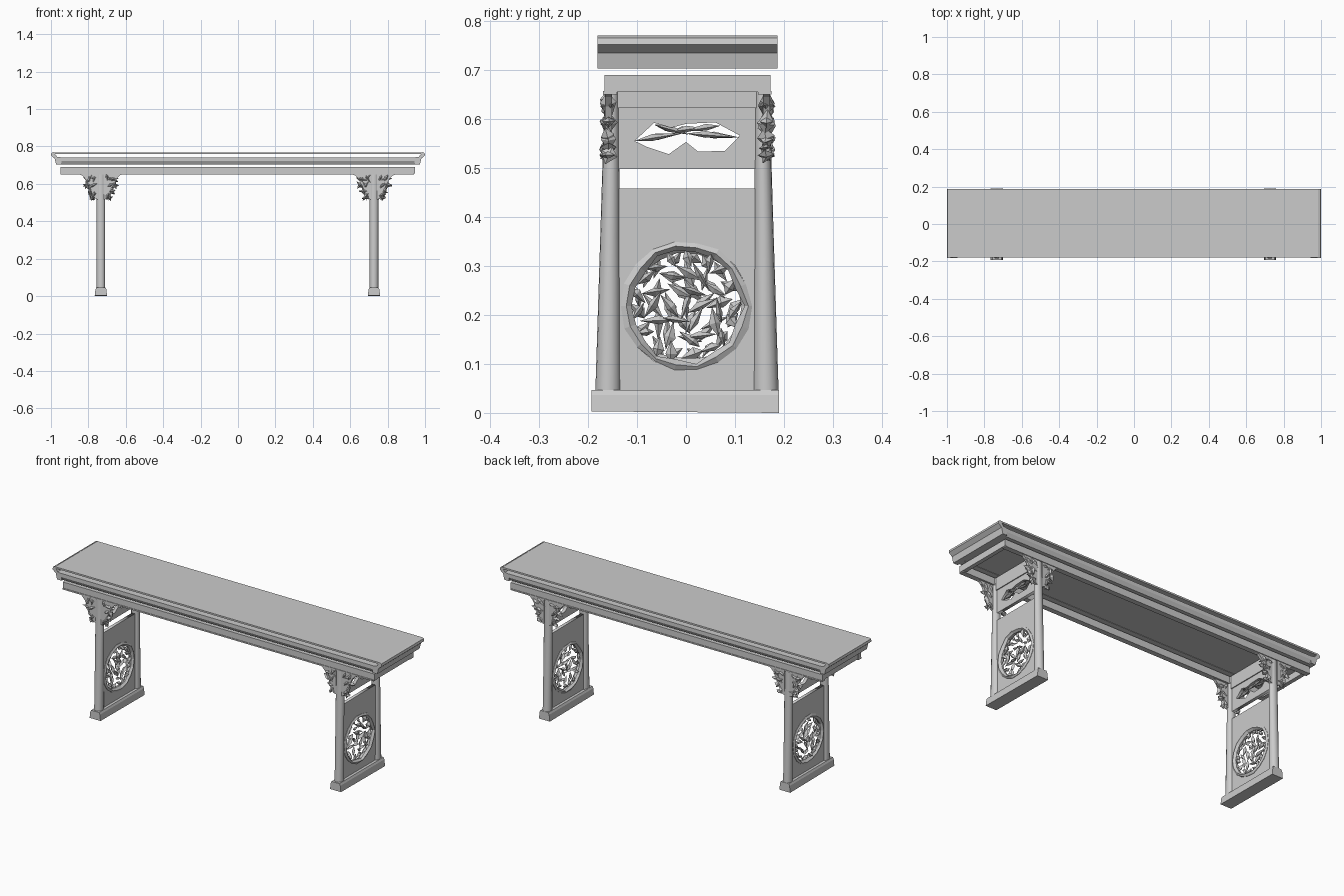
import bpy, bmesh, math, random
from mathutils import Vector, Matrix

if "Cube" in bpy.data.objects:
    bpy.data.objects.remove(bpy.data.objects["Cube"])

random.seed(7)
grey = bpy.data.materials.new("plain_grey")
grey.diffuse_color = (0.6, 0.6, 0.6, 1)
grey.use_nodes = True
grey.node_tree.nodes["Principled BSDF"].inputs["Base Color"].default_value = grey.diffuse_color


def finish(name, bm, smooth=False):
    bmesh.ops.recalc_face_normals(bm, faces=bm.faces)
    me = bpy.data.meshes.new(name)
    bm.to_mesh(me)
    bm.free()
    me.materials.append(grey)
    ob = bpy.data.objects.new(name, me)
    bpy.context.collection.objects.link(ob)
    if smooth:
        bpy.context.view_layer.objects.active = ob
        ob.select_set(True)
        bpy.ops.object.shade_smooth_by_angle(angle=math.radians(40))
        ob.select_set(False)
    return ob


def box(name, x0, x1, y0, y1, z0, z1):
    bm = bmesh.new()
    size = Matrix.Diagonal((x1 - x0, y1 - y0, z1 - z0, 1))
    mid = Matrix.Translation(((x0 + x1) / 2, (y0 + y1) / 2, (z0 + z1) / 2))
    bmesh.ops.create_cube(bm, size=1, matrix=mid @ size)
    return finish(name, bm)


def loft(name, rings, smooth=False):
    """Skin a list of equal-length point rings and cap both ends."""
    bm = bmesh.new()
    vs = [[bm.verts.new(p) for p in r] for r in rings]
    n = len(vs[0])
    for a, b in zip(vs, vs[1:]):
        for i in range(n):
            bm.faces.new((a[i], a[(i + 1) % n], b[(i + 1) % n], b[i]))
    bm.faces.new(vs[0])
    bm.faces.new(vs[-1])
    return finish(name, bm, smooth)


def pierced_panel(name, x, thick, outline, hole):
    """Flat panel in the YZ plane with one opening."""
    cu = bpy.data.curves.new(name, 'CURVE')
    cu.dimensions, cu.fill_mode, cu.extrude = '2D', 'BOTH', thick / 2
    for pts in (outline, hole):
        sp = cu.splines.new('POLY')
        sp.points.add(len(pts) - 1)
        for p, (a, b) in zip(sp.points, pts):
            p.co = (a, b, 0, 1)
        sp.use_cyclic_u = True
    cu.materials.append(grey)
    ob = bpy.data.objects.new(name, cu)
    bpy.context.collection.objects.link(ob)
    ob.rotation_euler = (math.pi / 2, 0, math.pi / 2)
    ob.location.x = x
    bpy.context.view_layer.objects.active = ob
    ob.select_set(True)
    bpy.ops.object.convert(target='MESH')
    ob.select_set(False)


def leaf(bm, c, along, side, thick):
    """Faceted carved leaf: two tips and a bent four-point waist."""
    along, side = Vector(along), Vector(side)
    out = along.cross(side).normalized() * thick
    c = Vector(c)
    j = along * random.uniform(-.3, .3)
    tips = [bm.verts.new(c + along), bm.verts.new(c - along)]
    waist = [bm.verts.new(c + j + o) for o in (side, out, side * -.7, -out)]
    for t in tips:
        for i in range(4):
            bm.faces.new((t, waist[i], waist[(i + 1) % 4]))


# table top: thin board, moulded rails, flared ends, underside panel
box("top_board", -.985, .985, -.18, .187, .760, .769)
box("underside_panel", -.96, .96, -.15, .155, .705, .712)
for s, side in ((-1, "front"), (1, "back")):
    prof = [(.183, .742), (.183, .722), (.172, .703), (.135, .703), (.135, .742)]
    loft(side + "_top_rail", [[(x, s * y + .003, z) for y, z in prof]
                              for x in (-.965, .965)])
for s, side in ((-1, "left"), (1, "right")):
    prof = [(.945, .703), (.972, .703), (.98, .735), (1, .752), (.997, .765),
            (.985, .77), (.968, .745), (.945, .742)]
    loft(side + "_flared_end", [[(s * x, y, z) for x, z in prof]
                                for y in (-.181, .187)])

# apron frame
for s, side in ((-1, "front"), (1, "back")):
    y = s * .158 + .003
    box(side + "_apron", -.948, .942, y - .011, y + .011, .65, .69)
    box(side + "_apron_bead", -.948, .942, y - .014, y + .014, .65, .657)
for s, side in ((-1, "left"), (1, "right")):
    x = s * .934
    box(side + "_apron_end", x - .011, x + .011, -.166, .172, .655, .69)

# stepped cluster of carved leaves on each bracket: (reach, height, size)
LOBES = [(.062, .625, .034), (.035, .632, .03), (.072, .595, .026),
         (.045, .59, .032), (.055, .56, .025), (.038, .54, .028),
         (.048, .525, .018)]

for s, side in ((-1, "left"), (1, "right")):
    cx = s * .73 - .003

    # foot sledge with chamfered upper edges
    prof = [(-.033, 0), (.033, 0), (.029, .036), (.024, .047),
            (-.024, .047), (-.029, .036)]
    loft(side + "_foot", [[(cx + x, y, z + .003 * (y < 0) * (z < .01)) for x, z in prof]
                          for y in (-.193, .19)])

    for t, end in ((-1, "front"), (1, "back")):
        # splayed oval leg
        rings = []
        for z, yo, yi in ((.045, .187, .135), (.36, .177, .137), (.69, .167, .139)):
            rings.append([(cx + .023 * math.cos(a), t * ((yo + yi) / 2 + (yo - yi) / 2
                           * math.sin(a)) + .002, z)
                          for a in (k * math.tau / 16 for k in range(16))])
        loft(f"{side}_{end}_leg", rings, True)

        # brackets on both flanks of the leg
        for u, flank in ((-1, "outer"), (1, "inner")):
            yc = t * .161 + .003
            prof = [(.015, .655), (.13, .655), (.10, .645), (.082, .625),
                    (.07, .6), (.055, .575), (.045, .54), (.03, .522), (.015, .515)]
            loft(f"{side}_{end}_{flank}_bracket",
                 [[(cx + s * -u * x, yc + d, z) for x, z in prof] for d in (-.007, .007)])
            bm = bmesh.new()
            for r, z, size in LOBES:
                for k in range(2):
                    a = random.uniform(0, math.pi)
                    leaf(bm, (cx - s * u * r, yc, z),
                         (size * math.cos(a), random.uniform(-.008, .008), size * math.sin(a)),
                         (-size * .5 * math.sin(a), 0, size * .5 * math.cos(a)),
                         random.uniform(.012, .019))
            finish(f"{side}_{end}_{flank}_bracket_carving", bm)

    # end panels between the legs
    circle = [(.13 * math.cos(k * math.tau / 18), .218 + .13 * math.sin(k * math.tau / 18))
              for k in range(18)]
    pierced_panel(side + "_lower_panel", cx, .018,
                  [(-.142, .045), (.146, .045), (.146, .458), (-.142, .458)], circle)
    wings = [(-.105, .555), (-.065, .592), (-.03, .582), (0, .59), (.06, .593),
             (.11, .566), (.08, .535), (.025, .533), (0, .553), (-.035, .528), (-.08, .543)]
    pierced_panel(side + "_upper_panel", cx, .018,
                  [(-.142, .498), (.146, .498), (.146, .625), (-.142, .625)], wings)
    box(side + "_cross_rail", cx - .014, cx + .014, -.14, .144, .622, .69)

    # leaves in the upper opening
    bm = bmesh.new()
    for y, z, dy, dz in ((-.055, .563, .05, .008), (.055, .566, .055, -.004),
                         (0, .578, .03, .004), (-.03, .578, .035, -.01), (.03, .58, .04, .006)):
        leaf(bm, (cx, y, z), (0, dy, dz), (0, -dz * .2, .008), .012)
    finish(side + "_upper_carving", bm)

    # round medallion: jagged rim and openwork leaves
    bm = bmesh.new()
    n = 18
    rim = []
    for k in range(n):
        a = k * math.tau / n
        ro, ri = random.uniform(.128, .136), random.uniform(.106, .12)
        rim.append([bm.verts.new((cx + x, r * math.cos(a), .218 + r * math.sin(a)))
                    for x, r in ((-.011, ro), (.011, ro), (.017, (ro + ri) / 2),
                                 (.006, ri), (-.006, ri), (-.017, (ro + ri) / 2))])
    for k in range(n):
        a, b = rim[k], rim[(k + 1) % n]
        for i in range(6):
            bm.faces.new((a[i], a[(i + 1) % 6], b[(i + 1) % 6], b[i]))
    for count, radius in ((1, 0), (6, .034), (12, .068), (17, .1)):
        for k in range(count):
            a = (k + random.uniform(-.25, .25)) * math.tau / count
            b = a + random.choice((.5, 1.1, 1.9, 2.5)) + random.uniform(-.3, .3)
            ln = random.uniform(.026, .036) if radius < .09 else random.uniform(.018, .026)
            w = random.uniform(.008, .015)
            leaf(bm, (cx + random.uniform(-.005, .005), radius * math.cos(a),
                      .218 + radius * math.sin(a)),
                 (random.uniform(-.008, .008), ln * math.cos(b), ln * math.sin(b)),
                 (0, -w * math.sin(b), w * math.cos(b)), random.uniform(.008, .016))
    finish(side + "_medallion", bm)
